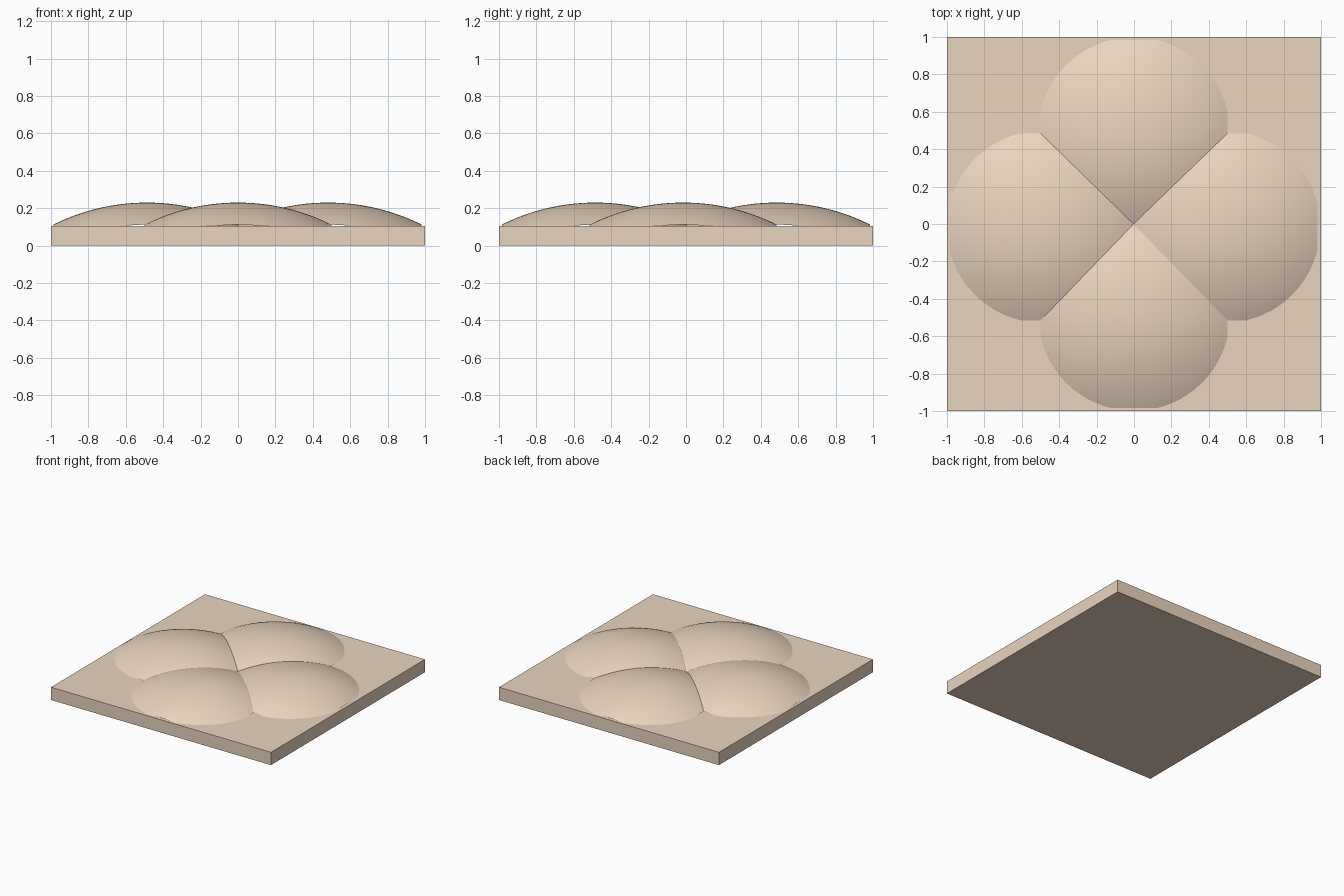
import bpy, bmesh, math

if "Cube" in bpy.data.objects:
    bpy.data.objects.remove(bpy.data.objects["Cube"])

PLATE_TOP = 0.105
PEAK = 0.23
RADIUS = 1.12      # sphere radius of each shallow dome
HALF = 0.5         # each dome is trimmed by a square of this half size

mat = bpy.data.materials.new("tan")
mat.diffuse_color = (0.82, 0.66, 0.52, 1)
mat.use_nodes = True
mat.node_tree.nodes["Principled BSDF"].inputs["Base Color"].default_value = mat.diffuse_color


def add_object(name, bm):
    mesh = bpy.data.meshes.new(name)
    bm.to_mesh(mesh)
    bm.free()
    mesh.materials.append(mat)
    obj = bpy.data.objects.new(name, mesh)
    bpy.context.collection.objects.link(obj)
    return obj


# Square base plate
bm = bmesh.new()
bmesh.ops.create_cube(bm, size=1)
bmesh.ops.scale(bm, vec=(2, 2, PLATE_TOP), verts=bm.verts)
bmesh.ops.translate(bm, vec=(0, 0, PLATE_TOP / 2), verts=bm.verts)
add_object("base_plate", bm)


# Open spherical shell, square-trimmed at the sides and sunk slightly into the plate
def add_dome(name, x, y):
    bm = bmesh.new()
    bmesh.ops.create_grid(bm, x_segments=40, y_segments=40, size=HALF)
    for v in bm.verts:
        r2 = v.co.x ** 2 + v.co.y ** 2
        v.co.z = PEAK - RADIUS + math.sqrt(RADIUS ** 2 - r2)
    bmesh.ops.bisect_plane(bm, geom=bm.verts[:] + bm.edges[:] + bm.faces[:],
                           plane_co=(0, 0, PLATE_TOP - 0.003),
                           plane_no=(0, 0, -1), clear_outer=True)
    for f in bm.faces:
        f.smooth = True
    bmesh.ops.translate(bm, vec=(x, y, 0), verts=bm.verts)
    add_object(name, bm)


# Four overlapping domes in a cross
for name, x, y in (("dome_left", -0.487, -0.015), ("dome_right", 0.482, -0.015),
                   ("dome_front", 0, -0.485), ("dome_back", 0, 0.485)):
    add_dome(name, x, y)
